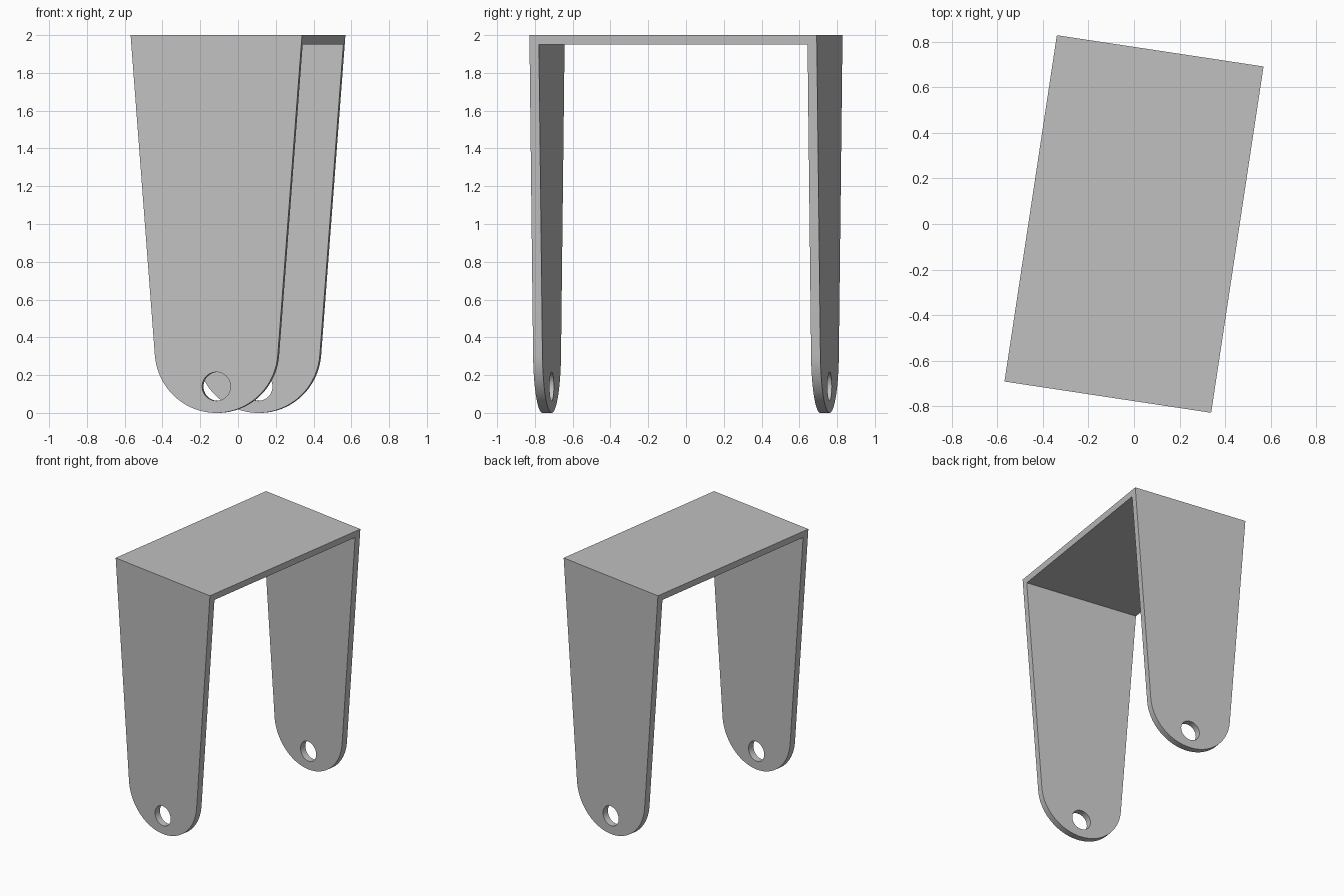
import bpy, bmesh, math

if "Cube" in bpy.data.objects:
    bpy.data.objects.remove(bpy.data.objects["Cube"], do_unlink=True)

HEIGHT, HALF_TOP, HALF_LEN = 2.0, 0.459, 0.769
WALL, RADIUS = 0.05, 0.33
HOLE_Z, HOLE_R = 0.14, 0.076
TURN = math.radians(-8.6)

grey = bpy.data.materials.new("light_grey")
grey.use_nodes = True
colour = (0.53, 0.53, 0.53, 1)
grey.diffuse_color = colour
grey.node_tree.nodes["Principled BSDF"].inputs["Base Color"].default_value = colour


def prism(name, outline, half_depth):
    """Extrude an x/z outline along y."""
    bm = bmesh.new()
    face = bm.faces.new([bm.verts.new((x, -half_depth, z)) for x, z in outline])
    new = bmesh.ops.extrude_face_region(bm, geom=[face])["geom"]
    verts = [v for v in new if isinstance(v, bmesh.types.BMVert)]
    bmesh.ops.translate(bm, verts=verts, vec=(0, 2 * half_depth, 0))
    bmesh.ops.recalc_face_normals(bm, faces=bm.faces)
    mesh = bpy.data.meshes.new(name)
    bm.to_mesh(mesh)
    bm.free()
    mesh.materials.append(grey)
    obj = bpy.data.objects.new(name, mesh)
    bpy.context.collection.objects.link(obj)
    obj.rotation_euler.z = TURN
    return obj


def arc(radius, z, start, end, steps):
    angles = [start + (end - start) * i / steps for i in range(steps + 1)]
    return [(radius * math.cos(a), z + radius * math.sin(a)) for a in angles]


# Tapered profile whose sides run tangent into the round foot
rise = HEIGHT - RADIUS
tilt = math.atan2(rise, HALF_TOP) - math.acos(RADIUS / math.hypot(rise, HALF_TOP))
foot = arc(RADIUS, RADIUS, math.pi - tilt, 2 * math.pi + tilt, 48)
bracket = prism("bracket", [(-HALF_TOP, HEIGHT)] + foot + [(HALF_TOP, HEIGHT)], HALF_LEN)

# Opening between the legs, and the pivot holes
top, wide = HEIGHT - WALL, 1
opening = prism("opening_cutter", [(-wide, -wide), (wide, -wide), (wide, top), (-wide, top)],
                HALF_LEN - WALL)
hole = prism("hole_cutter", arc(HOLE_R, HOLE_Z, 0, 2 * math.pi, 40)[:-1], 1)

for cutter in (opening, hole):
    cut = bracket.modifiers.new(cutter.name, "BOOLEAN")
    cut.operation = "DIFFERENCE"
    cut.solver = "EXACT"
    cut.object = cutter

# Bake the cuts, then drop the cutters
for obj in bpy.context.selected_objects:
    obj.select_set(False)
bpy.context.view_layer.objects.active = bracket
bracket.select_set(True)
for modifier in list(bracket.modifiers):
    bpy.ops.object.modifier_apply(modifier=modifier.name)
for cutter in (opening, hole):
    bpy.data.objects.remove(cutter, do_unlink=True)
bpy.ops.object.shade_smooth_by_angle(angle=math.radians(30))
